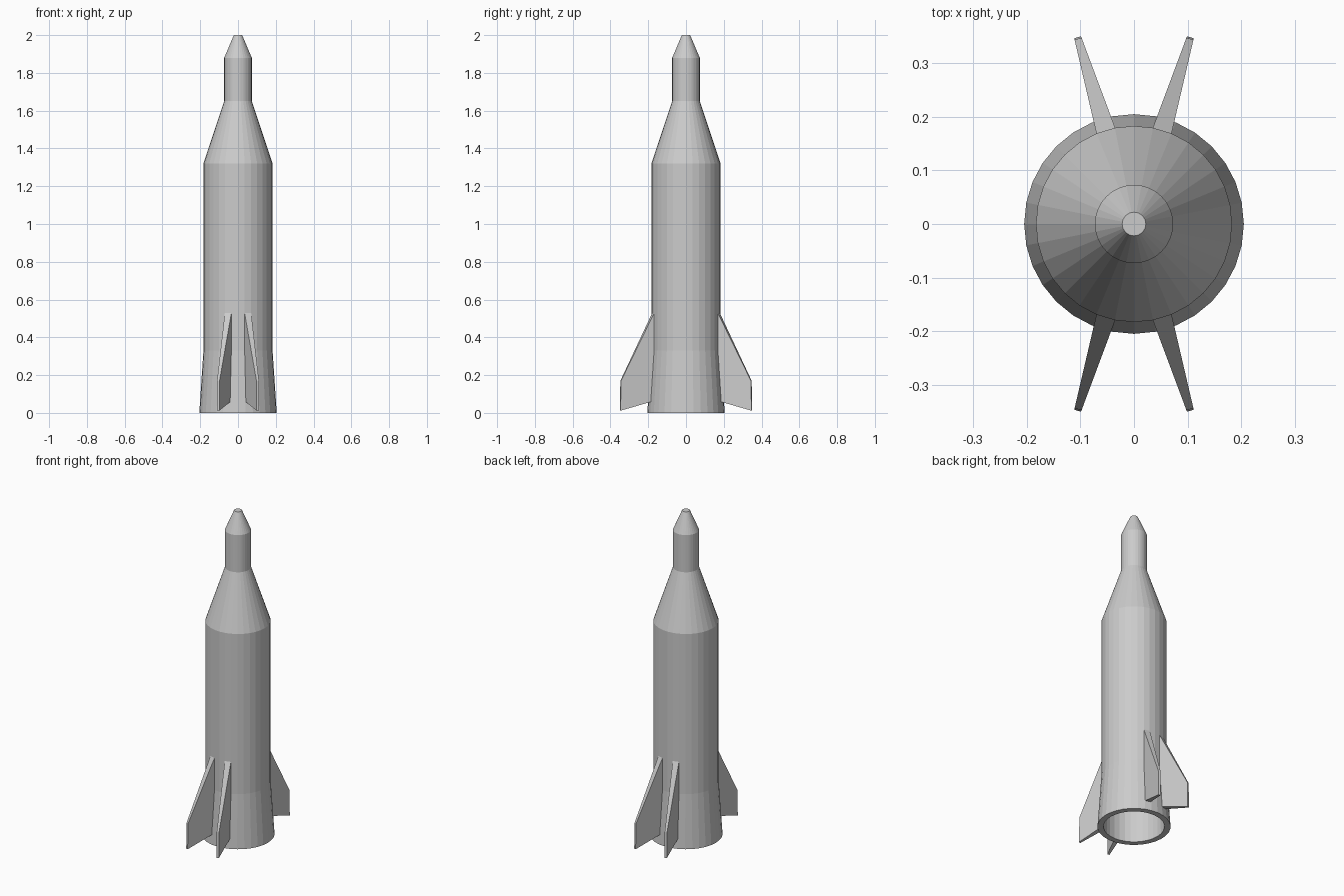
import bpy, bmesh, math
from mathutils import Matrix

if "Cube" in bpy.data.objects:
    bpy.data.objects.remove(bpy.data.objects["Cube"])

SIDES = 32


def finish(bm, name):
    bmesh.ops.recalc_face_normals(bm, faces=bm.faces[:])
    mesh = bpy.data.meshes.new(name)
    bm.to_mesh(mesh)
    bm.free()
    obj = bpy.data.objects.new(name, mesh)
    bpy.context.collection.objects.link(obj)
    return obj


def lathe(name, profile):
    """Turn (radius, z) points about z and cap both ends."""
    bm = bmesh.new()
    rings = []
    for r, z in profile:
        rings.append([bm.verts.new((r * math.cos(2 * math.pi * i / SIDES),
                                    r * math.sin(2 * math.pi * i / SIDES), z))
                      for i in range(SIDES)])
    for a, b in zip(rings, rings[1:]):
        for i in range(SIDES):
            j = (i + 1) % SIDES
            bm.faces.new((a[i], a[j], b[j], b[i]))
    bm.faces.new(rings[0])
    bm.faces.new(rings[-1])
    return finish(bm, name)


def fin(name, angle):
    """Swept fin along a radial direction, thinner toward its tip."""
    outline = [(0.175, 0.065), (0.364, 0.012), (0.361, 0.17), (0.175, 0.542)]
    bm = bmesh.new()
    sides = []
    for s in (-1, 1):
        sides.append([bm.verts.new((r, s * (0.018 - 0.064 * (r - 0.186)), z))
                      for r, z in outline])
    left, right = sides
    bm.faces.new(left)
    bm.faces.new(right)
    for i in range(4):
        j = (i + 1) % 4
        bm.faces.new((left[i], left[j], right[j], right[i]))
    bm.transform(Matrix.Rotation(angle, 4, 'Z'))
    return finish(bm, name)


# Hollow-bottomed body, shoulder cone and nose
lathe("rocket_body", [
    (0.170, 0.33), (0.171, 0.0),                    # nozzle cavity
    (0.205, 0.0), (0.183, 0.33), (0.183, 1.32),     # flared skirt and tube
    (0.073, 1.65), (0.073, 1.88), (0.022, 2.0),     # shoulder and nose
])

# Two pairs of fins, front and back
for label, base in (("back", 90), ("front", 270)):
    for k, offset in enumerate((-16.8, 16.8)):
        fin(f"{label}_fin_{k + 1}", math.radians(base + offset))
